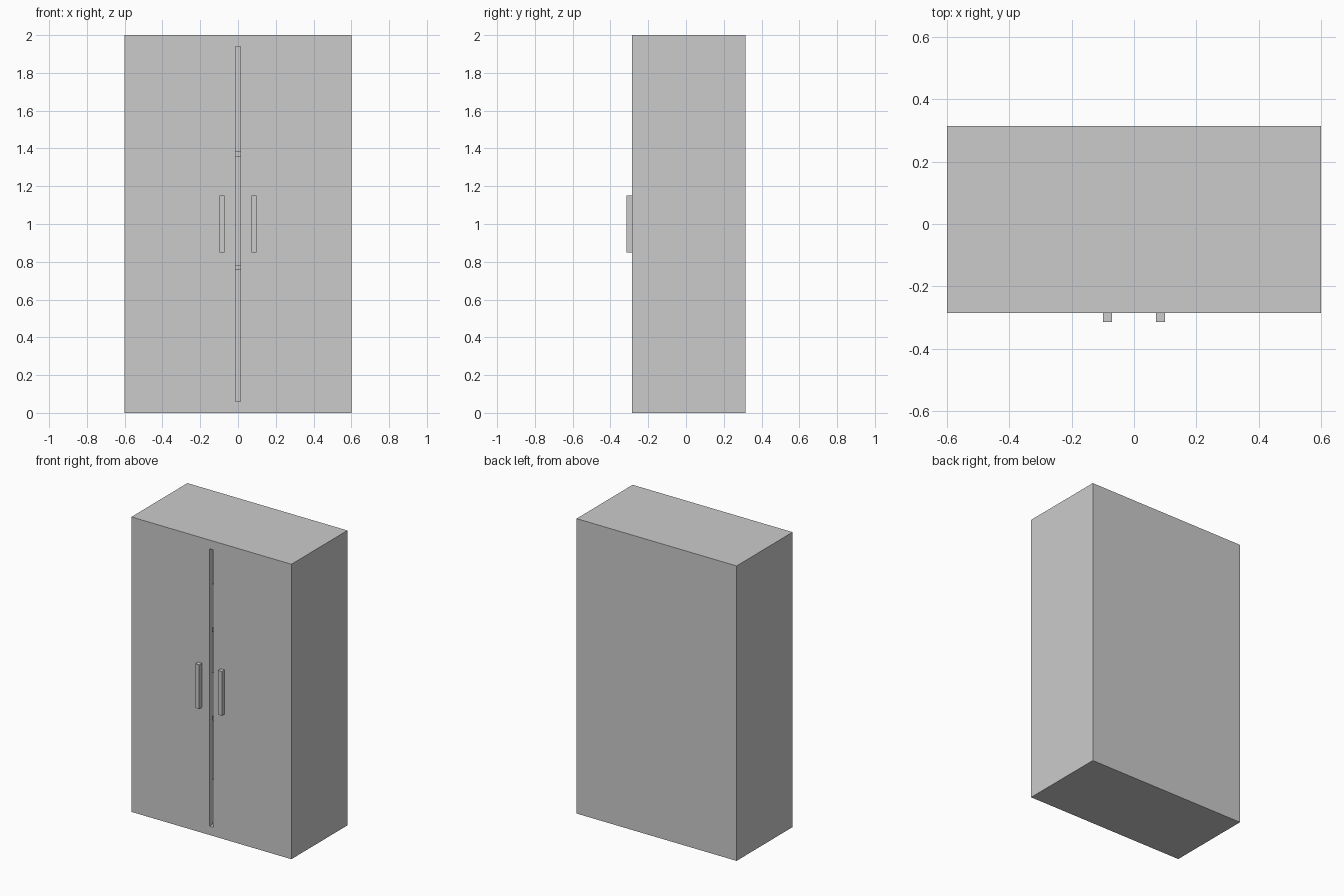
import bpy

if "Cube" in bpy.data.objects:
    bpy.data.objects.remove(bpy.data.objects["Cube"])

W, H = 1.2, 2.0
FRONT, BACK = -0.285, 0.315
T = 0.06          # carcass panel thickness
DOOR_T = 0.03
GAP = 0.014       # half of the slot between the doors


def box(name, x, y, z):
    """Box from (min, max) ranges on each axis."""
    bpy.ops.mesh.primitive_cube_add(
        size=1, location=[(a + b) / 2 for a, b in (x, y, z)])
    ob = bpy.context.object
    ob.name = name
    ob.scale = [b - a for a, b in (x, y, z)]
    bpy.ops.object.transform_apply(location=False, rotation=False, scale=True)
    return ob


inner_x = W / 2 - T

# Carcass: top, bottom, back
box("bottom_panel", (-W / 2, W / 2), (FRONT, BACK), (0, T))
box("top_panel", (-W / 2, W / 2), (FRONT, BACK), (H - T, H))
box("back_panel", (-inner_x, inner_x), (BACK - DOOR_T, BACK), (T, H - T))

# Sides, flush doors and handles, mirrored left and right
for side, s in (("left", -1), ("right", 1)):
    def span(a, b):
        return tuple(sorted((s * a, s * b)))
    box(side + "_side_panel", span(inner_x, W / 2), (FRONT, BACK), (T, H - T))
    box(side + "_door", span(GAP, inner_x), (FRONT, FRONT + DOOR_T), (T, H - T))
    box(side + "_handle", span(0.071, 0.099), (FRONT - 0.03, FRONT), (0.85, 1.15))

# Shelves seen through the slot
for i, z in enumerate((0.77, 1.37)):
    box(f"shelf_{i + 1}", (-inner_x, inner_x),
        (FRONT + DOOR_T + 0.02, BACK - DOOR_T), (z - 0.014, z + 0.014))
